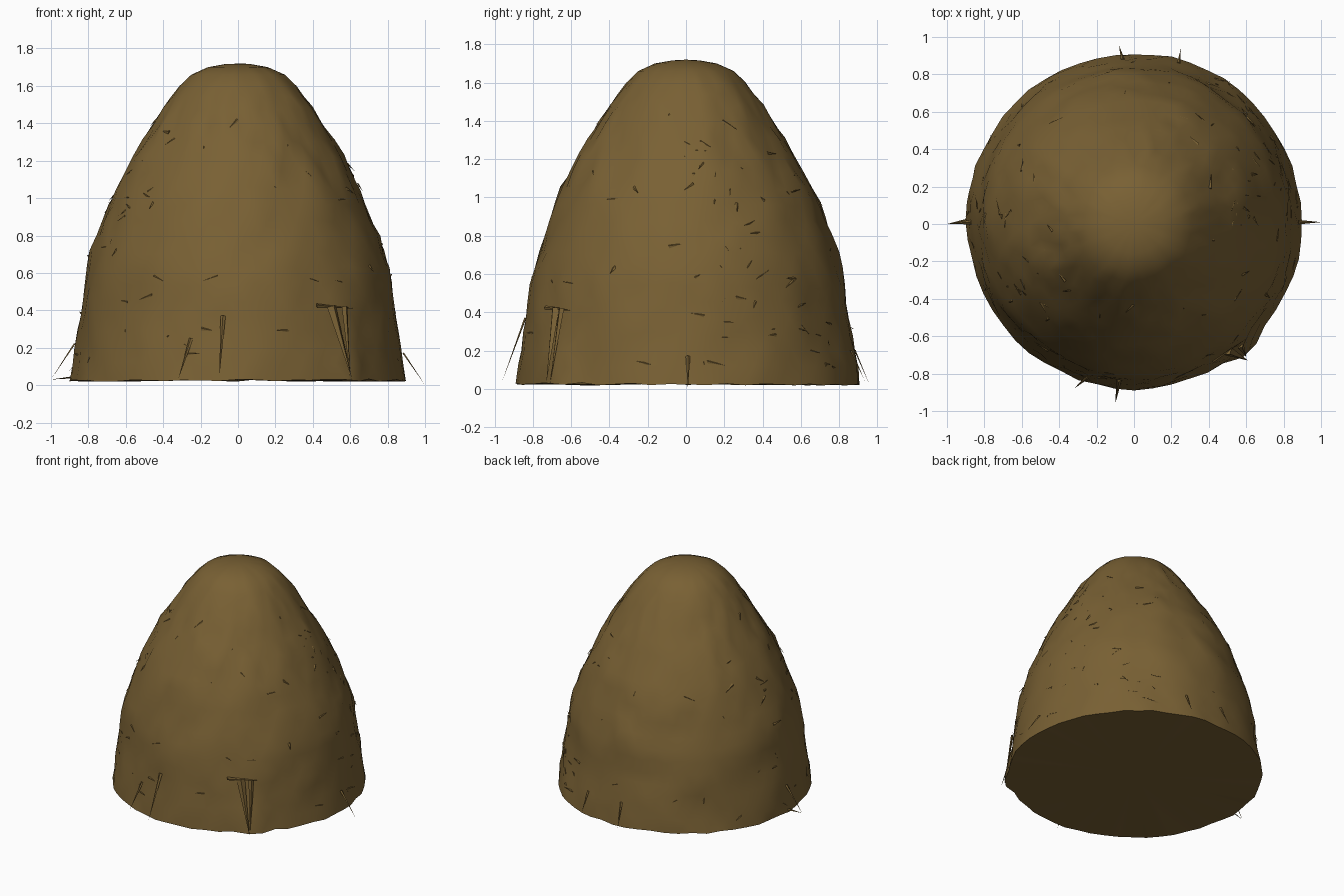
import bpy, bmesh, math, random
from mathutils import Vector, noise

if "Cube" in bpy.data.objects:
    bpy.data.objects.remove(bpy.data.objects["Cube"])

random.seed(7)
hay = bpy.data.materials.new("dry hay brown")
hay.diffuse_color = (0.19, 0.118, 0.034, 1)
hay.use_nodes = True
hay.node_tree.nodes["Principled BSDF"].inputs["Base Color"].default_value = hay.diffuse_color

# outline of the stack: height, radius
PROFILE = [(0.03, 0.895), (0.2, 0.87), (0.4, 0.84), (0.6, 0.815), (0.8, 0.75),
           (1.0, 0.68), (1.2, 0.573), (1.4, 0.45), (1.5, 0.39), (1.6, 0.31),
           (1.66, 0.25), (1.7, 0.16), (1.718, 0.06)]


def radius(z):
    for (z0, r0), (z1, r1) in zip(PROFILE, PROFILE[1:]):
        if z <= z1:
            return r0 + (r1 - r0) * max(0, z - z0) / (z1 - z0)
    return 0.03


def surface(a, z, out=0.0):
    """Point on the lumpy skin at angle a and height z."""
    r = radius(z)
    d = Vector((math.cos(a), math.sin(a), z * 1.2))
    fade = min(1, r / 0.5)
    rough = 0.5 if -2.2 < a % math.tau - math.tau < -math.pi else 1.0
    lump = 0.016 * noise.noise(d * 3) + 0.013 * rough * noise.noise(d * 9)
    # clumped sheaf at the front right, flattening beside it
    lump += 0.05 * math.exp(-((a % math.tau - 5.44) / 0.09) ** 2) * max(0, 1 - z / 0.6)
    r += lump * fade + out
    return Vector((r * math.cos(a), r * math.sin(a) + 0.015 * max(0, 1 - z / 1.7), z))


def finish(bm, name, angle):
    me = bpy.data.meshes.new(name)
    bmesh.ops.recalc_face_normals(bm, faces=bm.faces)
    bm.to_mesh(me)
    bm.free()
    ob = bpy.data.objects.new(name, me)
    bpy.context.collection.objects.link(ob)
    me.materials.append(hay)
    bpy.ops.object.select_all(action='DESELECT')
    ob.select_set(True)
    bpy.context.view_layer.objects.active = ob
    bpy.ops.object.shade_smooth_by_angle(angle=math.radians(angle))


# main stack: rings of lumpy skin with a flat underside
SEG = 56
heights = [0.03 + 0.085 * i for i in range(18)] + [1.54, 1.6, 1.66, 1.7, 1.716]
bm = bmesh.new()
rings = []
for k, z in enumerate(heights):
    ring = []
    for i in range(SEG):
        p = surface(math.tau * (i + 0.5 * (k % 2)) / SEG, z)
        if k == 0:
            p.z += random.uniform(-0.012, 0.003)
        elif z < 1.5:
            p.z += random.uniform(-0.015, 0.015)
        ring.append(bm.verts.new(p))
    rings.append(ring)
for k, (lo, hi) in enumerate(zip(rings, rings[1:])):
    for i in range(SEG):
        j = (i + 1) % SEG
        if k % 2 == 0:
            bm.faces.new((lo[i], lo[j], hi[i]))
            bm.faces.new((lo[j], hi[j], hi[i]))
        else:
            bm.faces.new((lo[i], hi[j], hi[i]))
            bm.faces.new((lo[i], lo[j], hi[j]))
for ring, z in ((rings[0], 0.03), (rings[-1], 1.72)):
    c = bm.verts.new((0.02 if z > 1 else 0, 0, z))
    for i in range(SEG):
        bm.faces.new((ring[i], ring[(i + 1) % SEG], c))
finish(bm, "hay_stack", 50)


def blade(bm, root, tip, width):
    """Thin three-sided straw tapering from root to tip."""
    axis = (tip - root).normalized()
    side = axis.cross(Vector((root.x, root.y, 0.3))).normalized()
    up = side.cross(axis)
    base = [bm.verts.new(root + o) for o in
            (side * width, -side * width, up * width * 0.7)]
    t = bm.verts.new(tip)
    bm.faces.new(base)
    for i in range(3):
        bm.faces.new((base[i], base[(i + 1) % 3], t))


# long straws leaning out at the foot: root, tip, half width
bm = bmesh.new()
for root, tip, w in [
        ((-0.87, 0.01, 0.22), (-1.0, 0.0, 0.03), 0.012),
        ((-0.89, 0.02, 0.04), (-1.0, 0.0, 0.03), 0.010),
        ((0.88, 0.01, 0.17), (1.0, 0.01, 0.0), 0.012),
        ((-0.08, -0.835, 0.37), (-0.10, -0.96, 0.04), 0.014),
        ((-0.25, -0.82, 0.25), (-0.32, -0.88, 0.03), 0.012),
        ((0.50, -0.68, 0.42), (0.61, -0.73, 0.03), 0.03),
        ((0.57, -0.65, 0.42), (0.60, -0.71, 0.03), 0.02),
        ((0.42, -0.735, 0.425), (0.62, -0.60, 0.41), 0.012),
        ((0.24, 0.86, 0.2), (0.25, 0.935, 0.04), 0.01),
        ((-0.06, 0.88, 0.2), (-0.08, 0.955, 0.03), 0.01)]:
    blade(bm, Vector(root), Vector(tip), w)
finish(bm, "foot_straws", 30)

# short loose straws lying on the skin, thickest at the back right and left
bm = bmesh.new()
for i in range(110):
    a = random.choice((random.gauss(0.55, 0.4), random.gauss(3.4, 0.6),
                       random.uniform(0, math.tau)))
    z = random.uniform(0.08, 1.5)
    da = random.uniform(-0.13, 0.13) * 0.7 / max(radius(z), 0.35)
    dz = random.uniform(-0.05, 0.03)
    blade(bm, surface(a, z, -0.004),
          surface(a + da, max(z + dz, 0.03), random.uniform(0.0, 0.016)),
          random.uniform(0.004, 0.012))
finish(bm, "loose_straws", 30)
